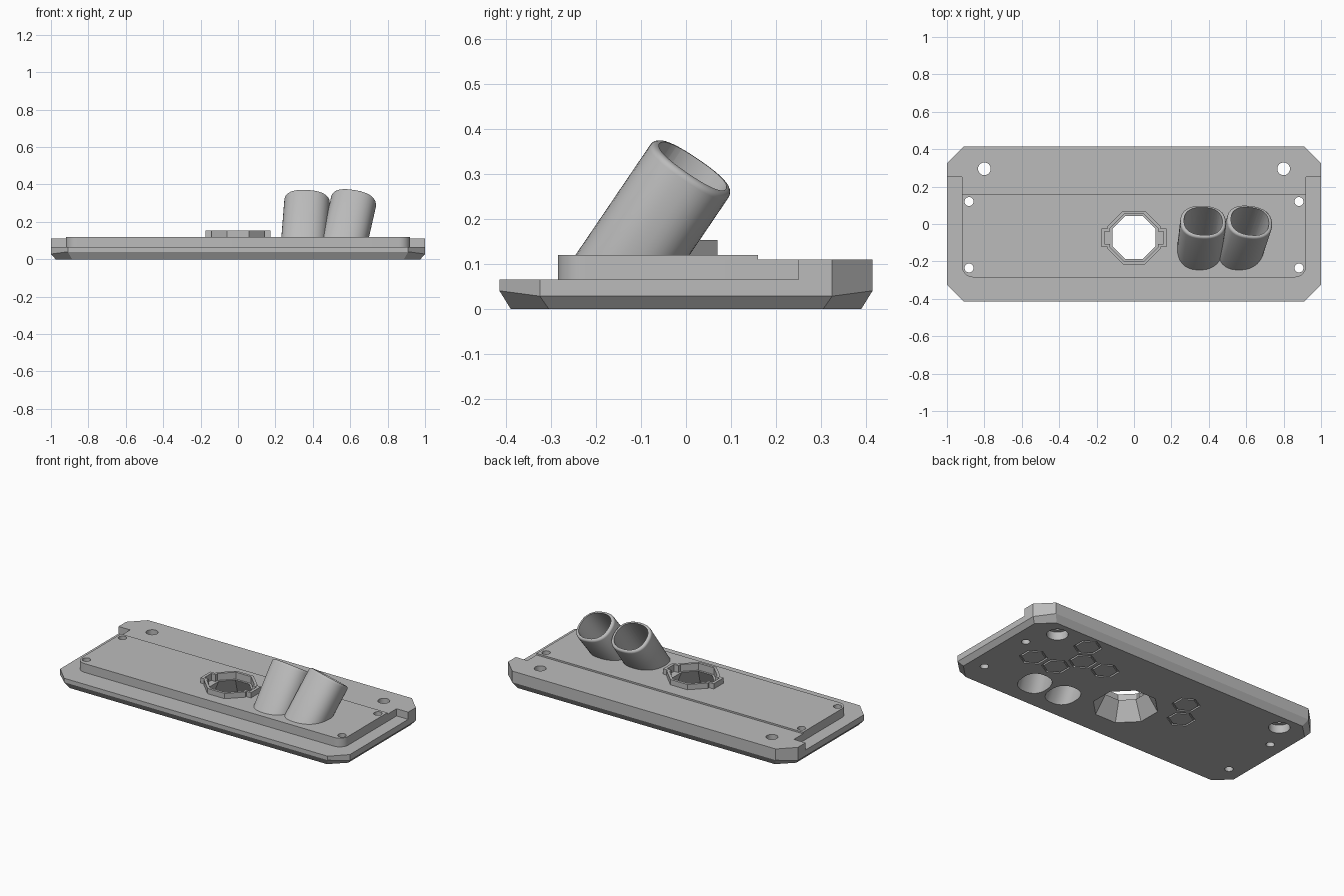
import bpy, bmesh, math
from mathutils import Vector

if "Cube" in bpy.data.objects:
    bpy.data.objects.remove(bpy.data.objects["Cube"])

grey = bpy.data.materials.new("plain grey")
grey.diffuse_color = (0.5, 0.5, 0.5, 1)
grey.use_nodes = True
grey.node_tree.nodes["Principled BSDF"].inputs["Base Color"].default_value = grey.diffuse_color


def loft(name, rings, clip_z=None):
    """Closed solid through a list of equal-length rings of 3D points."""
    bm = bmesh.new()
    loops = [[bm.verts.new(p) for p in r] for r in rings]
    n = len(loops[0])
    for a, b in zip(loops, loops[1:]):
        for i in range(n):
            bm.faces.new((a[i], a[(i + 1) % n], b[(i + 1) % n], b[i]))
    bm.faces.new(loops[0][::-1])
    bm.faces.new(loops[-1])
    if clip_z is not None:
        geom = bm.verts[:] + bm.edges[:] + bm.faces[:]
        cut = bmesh.ops.bisect_plane(bm, geom=geom, plane_co=(0, 0, clip_z),
                                     plane_no=(0, 0, 1), clear_inner=True)
        edges = [e for e in cut["geom_cut"] if isinstance(e, bmesh.types.BMEdge)]
        bmesh.ops.contextual_create(bm, geom=edges)
    bmesh.ops.recalc_face_normals(bm, faces=bm.faces)
    mesh = bpy.data.meshes.new(name)
    bm.to_mesh(mesh)
    bm.free()
    mesh.materials.append(grey)
    ob = bpy.data.objects.new(name, mesh)
    bpy.context.collection.objects.link(ob)
    return ob


def prism(name, pts, z0, z1):
    return loft(name, [[(x, y, z) for x, y in pts] for z in (z0, z1)])


def ngon(cx, cy, r, n, turn=0.0):
    return [(cx + r * math.cos(turn + math.tau * i / n),
             cy + r * math.sin(turn + math.tau * i / n)) for i in range(n)]


def octagon(apothem):
    return ngon(0, -0.073, apothem / math.cos(math.pi / 8), 8, math.pi / 8)


def rect(x, y0, y1):
    return [(-x, y0), (x, y0), (x, y1), (-x, y1)]


def combine(target, other, op):
    mod = target.modifiers.new(op.lower(), 'BOOLEAN')
    mod.operation, mod.object, mod.solver = op, other, 'EXACT'
    bpy.context.view_layer.objects.active = target
    bpy.ops.object.modifier_apply(modifier=mod.name)
    bpy.data.objects.remove(other, do_unlink=True)


def oval(centre, axis, rx, ry, n=40):
    """Slightly squared oval ring perpendicular to the axis."""
    u = (Vector((1, 0, 0)) - axis * axis.x).normalized()
    v = axis.cross(u)
    ring = []
    for i in range(n):
        c, s = math.cos(math.tau * i / n), math.sin(math.tau * i / n)
        k = (abs(c) ** 2.4 + abs(s) ** 2.4) ** (-1 / 2.4)
        ring.append(centre + u * (rx * k * c) + v * (ry * k * s))
    return ring


# Base plate: cut corners and a chamfered underside
outline = [(1, -.325), (1, .325), (.91, .415), (-.91, .415),
           (-1, .325), (-1, -.325), (-.91, -.415), (.91, -.415)]
base = loft("faceplate", [
    [(x * .975, y * .94, 0) for x, y in outline],
    [(x, y, .028 if abs(x) == 1 else .04) for x, y in outline],
    [(x, y, .065) for x, y in outline]])

# Rear step
rear = [(-1, .25), (-.92, .25), (-.92, .1), (.92, .1), (.92, .25), (1, .25),
        (1, .325), (.91, .415), (-.91, .415), (-1, .325)]
combine(base, prism("rear_step", rear, .05, .11), 'UNION')

# Raised panel with rounded front corners
panel = [(.92, .16), (-.92, .16)]
for cx, start in ((-.86, math.pi), (.86, 1.5 * math.pi)):
    for i in range(9):
        a = start + i * math.pi / 16
        panel.append((cx + .06 * math.cos(a), -.225 + .06 * math.sin(a)))
combine(base, prism("raised_panel", panel, .05, .12), 'UNION')

# Collar around the central opening, with side tabs
combine(base, prism("collar", octagon(.143), .09, .153), 'UNION')
combine(base, prism("collar_tabs", rect(.175, -.122, -.024), .09, .153), 'UNION')

# Two leaning sockets
sockets = [(Vector((.345, -.2, 0)), Vector((.37, .015, .317))),
           (Vector((.548, -.2, 0)), Vector((.62, .015, .317)))]
for bottom, top in sockets:
    w = (top - bottom).normalized()
    rings = [oval(bottom, w, .122, .105)]
    for k in range(5):
        a = k * math.pi / 8
        inset = .014 * (1 - math.cos(a))
        rings.append(oval(top - w * (.014 * (1 - math.sin(a))), w, .122 - inset, .105 - inset))
    combine(base, loft("socket", rings, clip_z=.06), 'UNION')
for bottom, top in sockets:
    w = (top - bottom).normalized()
    step = top - bottom
    bore = [oval(bottom - step * .4, w, .088, .084),
            oval(bottom + step * .1, w, .09, .085),
            oval(top + step * .1, w, .104, .09)]
    combine(base, loft("socket_bore", bore), 'DIFFERENCE')

# Central opening: recess inside the collar and a flared funnel below
combine(base, prism("collar_recess", octagon(.127), .11, .2), 'DIFFERENCE')
combine(base, prism("tab_recess", rect(.157, -.107, -.039), .11, .2), 'DIFFERENCE')
funnel = [[(x, y, z) for x, y in octagon(a)] for a, z in ((.177, -.01), (.112, .115))]
combine(base, loft("funnel", funnel), 'DIFFERENCE')

# Screw holes, and counterbored holes at the rear corners
for sx in (-1, 1):
    for y in (-.235, .12):
        combine(base, prism("screw_hole", ngon(sx * .882, y, .024, 24), -.1, .3), 'DIFFERENCE')
    combine(base, prism("rear_hole", ngon(sx * .8, .295, .034, 32), -.1, .3), 'DIFFERENCE')
    combine(base, prism("counterbore", ngon(sx * .8, .295, .06, 32), -.1, .05), 'DIFFERENCE')

# Honeycomb grooves underneath
for x, y in ((.58, .294), (.74, .018), (.58, .018), (.5, .156), (.34, .156),
             (-.245, .156), (-.325, .018)):
    groove = prism("hex_groove", ngon(x, y, .08, 6, math.pi / 6), -.05, .01)
    core = prism("hex_core", ngon(x, y, .068, 6, math.pi / 6), -.1, .1)
    combine(groove, core, 'DIFFERENCE')
    combine(base, groove, 'DIFFERENCE')

bpy.ops.object.select_all(action='DESELECT')
base.select_set(True)
bpy.context.view_layer.objects.active = base
bpy.ops.object.shade_smooth_by_angle(angle=math.radians(25))
